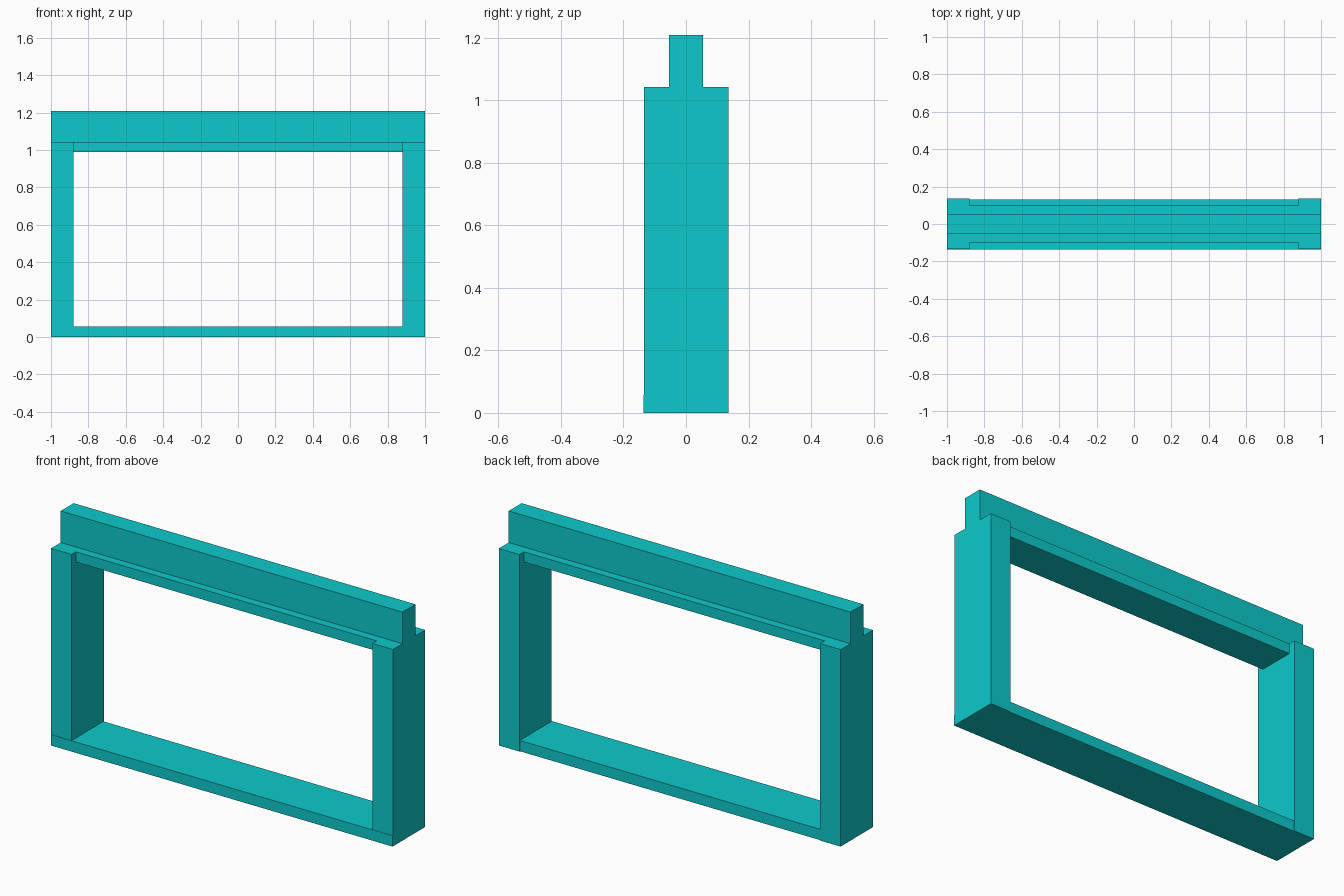
import bpy
from mathutils import Vector

cube = bpy.data.objects.get("Cube")
if cube:
    bpy.data.objects.remove(cube, do_unlink=True)

# Single flat colour
teal = bpy.data.materials.new("bright_teal")
teal.use_nodes = True
colour = (0.0044, 0.584, 0.604, 1)
teal.diffuse_color = colour
teal.node_tree.nodes["Principled BSDF"].inputs["Base Color"].default_value = colour


def box(name, low, high):
    """Axis-aligned box between two opposite corners."""
    low, high = Vector(low), Vector(high)
    bpy.ops.mesh.primitive_cube_add(size=1)
    obj = bpy.context.object
    obj.name = name
    for v in obj.data.vertices:
        v.co = (low + high) / 2 + v.co * (high - low)
    obj.data.materials.append(teal)
    return obj


SIDE = 1.0       # outer half width
INNER = 0.88     # half width of the opening
SHOULDER = 1.042  # height of the posts

# Upright posts
box("left_post", (INNER, -0.134, 0), (SIDE, 0.136, SHOULDER))
box("right_post", (-SIDE, -0.134, 0), (-INNER, 0.136, SHOULDER))

# Sill, slightly forward of the posts
box("bottom_sill", (-SIDE, -0.136, 0), (SIDE, 0.132, 0.057))

# Narrower rail between the posts
box("top_rail", (-INNER, -0.098, 0.988), (INNER, 0.098, SHOULDER))

# Beam resting across posts and rail
box("top_beam", (-SIDE, -0.054, SHOULDER), (SIDE, 0.054, 1.209))
